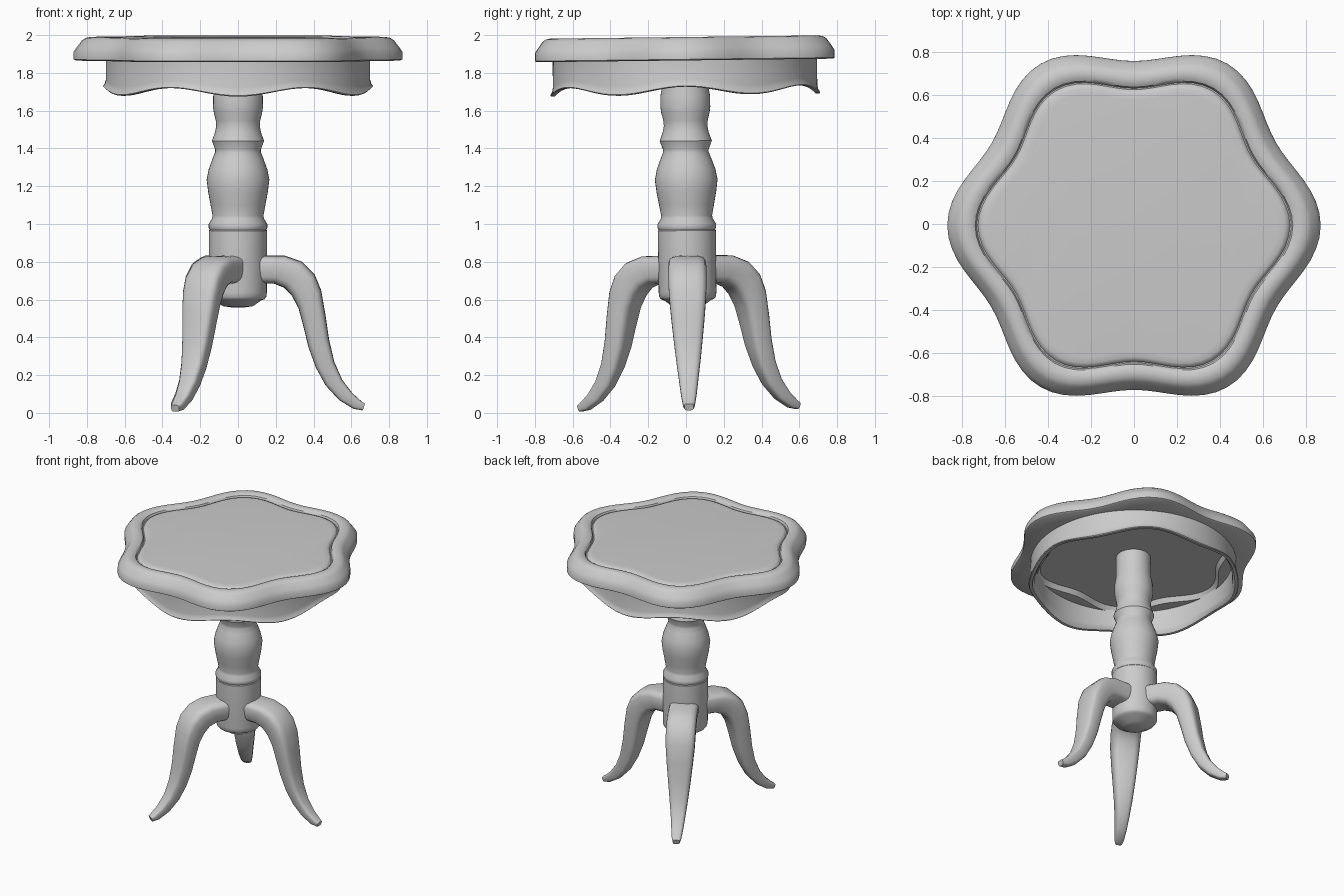
import bpy, bmesh, math
from mathutils import Matrix, Vector

if "Cube" in bpy.data.objects:
    bpy.data.objects.remove(bpy.data.objects["Cube"])

# The whole table leans very slightly about x
LEAN = Matrix.Translation((0, 0.016, 0)) @ Matrix.Rotation(0.012, 4, 'X')


def build(name, rings, closed_loop=False, angle=35):
    """Skin a list of equal-length vertex rings; cap the ends unless looped."""
    bm = bmesh.new()
    vr = [[bm.verts.new(LEAN @ Vector(p)) for p in ring] for ring in rings]
    n = len(vr[0])
    pairs = list(zip(vr, vr[1:]))
    if closed_loop:
        pairs.append((vr[-1], vr[0]))
    for a, b in pairs:
        for i in range(n):
            j = (i + 1) % n
            bm.faces.new((a[i], a[j], b[j], b[i]))
    if not closed_loop:
        bm.faces.new(vr[0][::-1])
        bm.faces.new(vr[-1])
    bmesh.ops.recalc_face_normals(bm, faces=bm.faces)
    me = bpy.data.meshes.new(name)
    bm.to_mesh(me)
    bm.free()
    ob = bpy.data.objects.new(name, me)
    bpy.context.collection.objects.link(ob)
    bpy.ops.object.select_all(action='DESELECT')
    ob.select_set(True)
    bpy.context.view_layer.objects.active = ob
    bpy.ops.object.shade_smooth_by_angle(angle=math.radians(angle))
    return ob


def ring(n, radius, height):
    """Ring whose radius and height are functions of the angle."""
    out = []
    for i in range(n):
        t = 2 * math.pi * i / n
        r = radius(t)
        out.append((r * math.cos(t), r * math.sin(t), height(t)))
    return out


# Table top: six-lobed outline, inset and raised along a moulding profile
top_profile = [(0.24, 1.90), (0.20, 1.90), (0.18, 1.866), (0.01, 1.866), (0, 1.872),
               (0, 1.912), (0.015, 1.935), (0.042, 1.972), (0.06, 1.985),
               (0.085, 1.99), (0.11, 1.987), (0.125, 1.978), (0.132, 1.962),
               (0.138, 1.962), (0.146, 1.974), (0.16, 1.98), (0.19, 1.982)]
build("table_top", [ring(96, lambda t, o=o: 0.818 - o + (0.052 - 0.04 * o) * math.cos(6 * t),
                         lambda t, z=z: z) for o, z in top_profile])

# Apron: round band with a wavy, flared lower edge
apron_profile = [(0.70, 1.0), (0.70, 0.25), (0.705, 0.12), (0.715, 0.03), (0.71, 0),
                 (0.69, 0), (0.675, 0.12), (0.672, 0.25), (0.672, 1.0)]


def apron_height(t, f):
    low = 1.705 + 0.022 * math.cos(6 * t)
    return low + (1.875 - low) * f


build("apron", [ring(96, lambda t, r=r: r, lambda t, f=f: apron_height(t, f))
                for r, f in apron_profile], closed_loop=True)

# Turned column with hub at the bottom
column_profile = [(0.03, 0.558), (0.08, 0.565), (0.125, 0.597), (0.14, 0.602), (0.15, 0.615),
                  (0.153, 0.64), (0.154, 0.965), (0.15, 0.97), (0.155, 0.98), (0.155, 1.0),
                  (0.137, 1.03), (0.135, 1.045), (0.145, 1.10), (0.158, 1.17), (0.166, 1.235),
                  (0.155, 1.29), (0.135, 1.345), (0.121, 1.38), (0.121, 1.395),
                  (0.138, 1.44), (0.122, 1.485), (0.115, 1.52), (0.118, 1.55),
                  (0.128, 1.59), (0.132, 1.62), (0.131, 1.68), (0.12, 1.74), (0.118, 1.91)]
build("column", [ring(40, lambda t, r=r: r, lambda t, z=z: z) for r, z in column_profile])

# Leg stations: outer (r, z), inner (r, z), half width
leg_stations = [((0.09, 0.835), (0.09, 0.685), 0.105), ((0.25, 0.832), (0.19, 0.684), 0.106),
                ((0.34, 0.80), (0.245, 0.662), 0.107), ((0.405, 0.735), (0.285, 0.62), 0.107),
                ((0.44, 0.65), (0.32, 0.555), 0.104), ((0.463, 0.52), (0.347, 0.455), 0.093),
                ((0.482, 0.39), (0.372, 0.35), 0.08), ((0.51, 0.27), (0.412, 0.24), 0.066),
                ((0.552, 0.175), (0.464, 0.145), 0.053), ((0.605, 0.105), (0.535, 0.068), 0.043),
                ((0.655, 0.06), (0.61, 0.022), 0.034), ((0.672, 0.048), (0.66, 0.013), 0.026)]


def leg_ring(outer, inner, w, rot):
    a, b = Vector(outer), Vector(inner)
    mid, half = (a + b) / 2, (a - b) / 2
    pts = []
    for i in range(20):
        t = 2 * math.pi * i / 20
        c, s = math.cos(t), math.sin(t)
        # rounded-rectangle section, a little narrower on the inner side
        u = math.copysign(abs(c) ** 0.55, c)
        v = math.copysign(abs(s) ** 0.55, s) * (0.94 + 0.06 * u)
        p = mid + half * u
        pts.append(rot @ Vector((p.x, v * w, p.y)))
    return pts


for k, name in enumerate(("right_leg", "back_left_leg", "front_left_leg")):
    rot = Matrix.Rotation(k * 2 * math.pi / 3, 3, 'Z')
    build(name, [leg_ring(o, i, w, rot) for o, i, w in leg_stations], angle=50)
